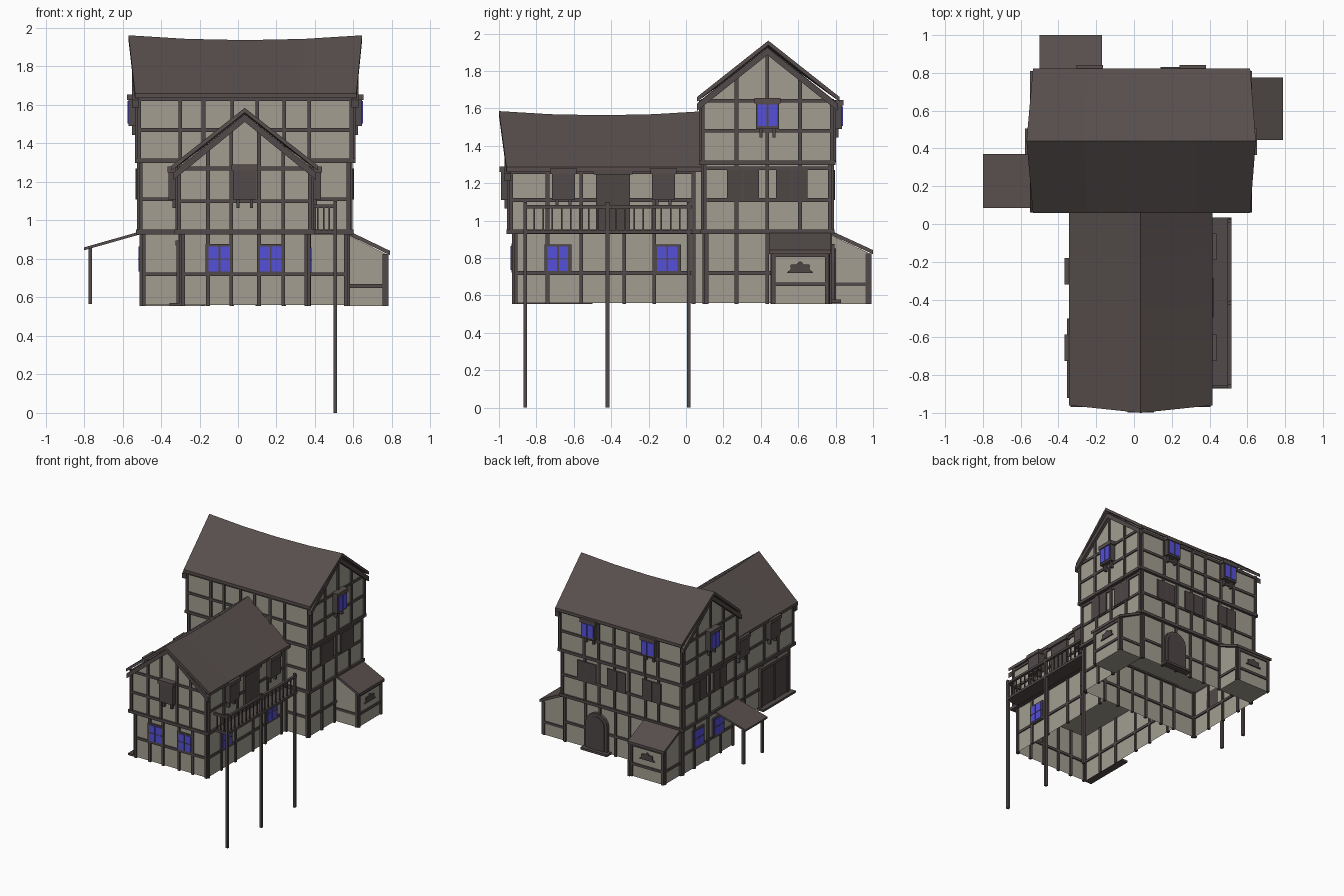
import bpy, bmesh, math

if "Cube" in bpy.data.objects:
    bpy.data.objects.remove(bpy.data.objects["Cube"])

def mat(name, c):
    m = bpy.data.materials.new(name)
    m.diffuse_color = (*c, 1)
    m.use_nodes = True
    m.node_tree.nodes["Principled BSDF"].inputs["Base Color"].default_value = m.diffuse_color
    return m

PLASTER = mat("plaster", (.36, .34, .285))
WOOD = mat("timber", (.085, .068, .067))
ROOF = mat("roof_tiles", (.095, .077, .074))
BLUE = mat("window_blue", (.09, .08, .70))
DARK = mat("shutter_dark", (.075, .062, .060))
parts = {}

def group(name, m):
    if name not in parts:
        parts[name] = (bmesh.new(), m)
    return parts[name][0]

# Map wall coordinates (u along wall, z up, d outward) to space
def place(side, c, u, z, d):
    return {'S': (u, c - d, z), 'N': (u, c + d, z),
            'E': (c + d, u, z), 'W': (c - d, u, z)}[side]

def prism(name, m, side, c, pts, d0, d1):
    bm = group(name, m)
    a = [bm.verts.new(place(side, c, u, z, d0)) for u, z in pts]
    b = [bm.verts.new(place(side, c, u, z, d1)) for u, z in pts]
    n = len(pts)
    bm.faces.new(a)
    bm.faces.new(b[::-1])
    for i in range(n):
        bm.faces.new((a[i], b[i], b[(i + 1) % n], a[(i + 1) % n]))

def plate(name, m, side, c, u0, u1, z0, z1, d0, d1):
    prism(name, m, side, c, [(u0, z0), (u1, z0), (u1, z1), (u0, z1)], d0, d1)

def box(name, m, x0, x1, y0, y1, z0, z1):
    plate(name, m, 'E', 0, y0, y1, z0, z1, x0, x1)

# Timber grid on a wall, optionally capped by a gable
def timber(side, c, us, zs, z0, z1, apex=None, name="wall_timbers"):
    a, b = min(us), max(us)
    mid = (a + b) / 2
    top = lambda u: z1 + (apex - z1) * (1 - abs(u - mid) / (b - a) * 2) if apex else z1
    for u in us:
        plate(name, WOOD, side, c, u - .01, u + .01, z0, top(u), -.01, .011)
    for z in zs:
        s = 0 if not apex or z <= z1 else (z - z1) / (apex - z1) * (b - a) / 2
        plate(name, WOOD, side, c, a - .01 + s, b + .01 - s, z - .01, z + .01, -.01, .009)
    if apex:
        for e, o in ((a, -.03), (b, .03)):
            k = (apex - z1) / ((b - a) / 2) * .03
            prism("gable_rafters", WOOD, side, c,
                  [(e + o, z1 - k), (mid, apex), (mid, apex - .04), (e + o, z1 - k - .04)], -.01, .025)

def window(side, c, u, z, w=.12, h=.13):
    plate("window_frames", WOOD, side, c, u - w/2 - .012, u + w/2 + .012, z - h/2 - .012, z + h/2 + .012, 0, .013)
    for s in (-1, 1):
        plate("window_panes", BLUE, side, c, u + s*w/4 - w/4 + .005, u + s*w/4 + w/4 - .005,
              z - h/2, z + h/2, .01, .017)
    plate("window_bars", WOOD, side, c, u - w/2, u + w/2, z - .003, z + .003, .01, .019)

def shutter(side, c, u, z, w=.17, h=.16):
    plate("shutters", DARK, side, c, u - w/2, u + w/2, z - h/2, z + h/2, .005, .014)
    plate("shutter_bars", WOOD, side, c, u - .006, u + .006, z - h/2, z + h/2, .01, .017)

# Projecting window box on brackets with a little sloping hood
def bay(side, c, u, z0, z1, glazed, dep=.045):
    plate("bay_boxes", WOOD, side, c, u - .062, u + .062, z0, z1 - .02, 0, dep)
    plate("bay_hoods", ROOF, side, c, u - .07, u + .07, z1 - .03, z1, -.01, dep + .007)
    for s in (-1, 1):
        plate("bay_brackets", WOOD, side, c, u + s*.035 - .008, u + s*.035 + .008, z0 - .045, z0, 0, dep*.55)
        if glazed:
            plate("bay_panes", BLUE, side, c, u + s*.028 - .023, u + s*.028 + .023, z0 + .015, z1 - .035, dep - .002, dep + .005)

# Sagging roof: stations along the length (ridge position, eave position, ridge height)
def roof(name, axis, mid, half, z_eave, stations, th=.025):
    bm = group(name, ROOF)
    rings = []
    for r, e, zr in stations:
        prof = [(e, mid - half, z_eave), (r, mid, zr), (e, mid + half, z_eave),
                (e, mid + half, z_eave - th), (r, mid, zr - th), (e, mid - half, z_eave - th)]
        rings.append([bm.verts.new((l, w, z) if axis == 'x' else (w, l, z)) for l, w, z in prof])
    for a, b in zip(rings, rings[1:]):
        for i in range(6):
            j = (i + 1) % 6
            bm.faces.new((a[i], b[i], b[j], a[j]))
    for r in (rings[0], rings[-1]):
        bm.faces.new((r[0], r[1], r[4], r[5]))
        bm.faces.new((r[1], r[2], r[3], r[4]))

G = .56
# Storey walls of the main block and front wing
box("lower_main_walls", PLASTER, -.50, .57, .10, .77, G, .94)
box("middle_main_walls", PLASTER, -.515, .585, .09, .78, .94, 1.31)
prism("upper_main_walls", PLASTER, 'E', .60,
      [(.08, 1.31), (.79, 1.31), (.79, 1.645), (.435, 1.928), (.08, 1.645)], -1.125, 0)
box("lower_wing_walls", PLASTER, -.295, .365, -.92, .10, G, .94)
prism("upper_wing_walls", PLASTER, 'S', -.945,
      [(-.315, .94), (.385, .94), (.385, 1.272), (.035, 1.555), (-.315, 1.272)], -1.04, 0)

# Roofs
roof("main_roof", 'x', .44, .382, 1.66,
     [(.038 + .607*t, .04 + .575*t, 1.937 + .025*t*t) for t in (-1, -.5, 0, .5, 1)])
roof("wing_roof", 'y', .035, .38, 1.285,
     [(-.45 + .55*t, -.43 + .53*t, 1.563 + .022*t*t) for t in (-1, -.5, 0, .5, 1)])

# Timber framing
mx = [-.30, -.18, -.03, .10, .24, .37]
gy = [.27, .435, .61]
for side, cs in (('S', (.10, .09, .08)), ('N', (.77, .78, .79))):
    timber(side, cs[0], [-.49] + mx + [.56], [.72], G - .005, .94)
    timber(side, cs[1], [-.505] + mx + [.575], [1.11], .94, 1.31)
    timber(side, cs[2], [-.515] + mx + [.59], [1.47, 1.63], 1.31, 1.645)
for side, cs in (('E', (.57, .585, .60)), ('W', (.50, .515, .525))):
    k = 1 if side == 'E' else -1
    timber(side, k*cs[0], [.11] + gy + [.76], [.72], G - .005, .94)
    timber(side, k*cs[1], [.10] + gy + [.77], [1.11, 1.28], .94, 1.31)
    timber(side, k*cs[2], [.09] + gy + [.78], [1.48, 1.64], 1.31, 1.65, 1.925)
wx = [-.155, -.035, .11, .235]
timber('S', -.92, [-.285] + wx + [.355], [.72], G - .005, .94)
timber('S', -.945, [-.305] + wx + [.375], [1.10, 1.27], .94, 1.275, 1.552)
wy = [-.74, -.56, -.33, -.17, .04]
for side, c0, c1 in (('E', .365, .385), ('W', -.295, -.315)):
    timber(side, c0, [-.91] + wy, [.72], G - .005, .94)
    timber(side, c1, [-.935] + wy, [1.11, 1.26], .94, 1.275)

# Floor bands between storeys
def band(x0, x1, y0, y1, z, o=.015, h=.012):
    box("floor_bands", WOOD, x0 - o, x1 + o, y0 - o, y0 + o, z - h, z + h)
    box("floor_bands", WOOD, x0 - o, x1 + o, y1 - o, y1 + o, z - h, z + h)
    box("floor_bands", WOOD, x0 - o, x0 + o, y0, y1, z - h, z + h)
    box("floor_bands", WOOD, x1 - o, x1 + o, y0, y1, z - h, z + h)
band(-.515, .585, .09, .78, .94)
band(-.52, .595, .085, .785, 1.31)
band(-.315, .385, -.945, .10, .94)

# Flat windows and shutters
for x in (-.097, .17):
    window('S', -.92, x, .80)
for y in (-.685, -.10):
    window('E', .365, y, .795)
for y in (.305, .565):
    window('W', -.50, y, .80)
    shutter('E', .585, y, 1.19)
    shutter('W', -.515, y, 1.19)
for x in (.35, .08, -.24):
    shutter('N', .78, x, 1.19)

# Projecting bays
bay('E', .60, .435, 1.49, 1.655, True)
bay('W', -.525, .435, 1.49, 1.655, True)
for x in (.31, -.235):
    bay('N', .79, x, 1.49, 1.645, True)
bay('S', -.945, .035, 1.11, 1.29, False)
for side, c, ys in (('E', .385, (-.12, -.655)), ('W', -.315, (-.25, -.655))):
    for y in ys:
        bay(side, c, y, 1.11, 1.28, False)

# Balcony with tall posts
box("balcony_floor", WOOD, .36, .515, -.87, .035, .93, .95)
for y in (-.86, -.42, .015):
    box("balcony_posts", WOOD, .495, .515, y - .01, y + .01, 0, 1.10)
box("balcony_rails", WOOD, .495, .515, -.87, .03, 1.065, 1.083)
box("balcony_rails", WOOD, .38, .515, -.868, -.852, 1.065, 1.083)
for i in range(19):
    y = -.86 + i * .0486
    box("balcony_balusters", WOOD, .501, .509, y - .004, y + .004, .95, 1.07)
for x in (.415, .445, .475):
    box("balcony_balusters", WOOD, x - .004, x + .004, -.864, -.856, .95, 1.07)

# Balcony door, wide side door and arched back door
plate("balcony_door", DARK, 'E', .385, -.48, -.30, .95, 1.25, 0, .02)
plate("balcony_door_lintel", WOOD, 'E', .385, -.495, -.285, 1.245, 1.268, 0, .035)
plate("side_door", DARK, 'W', -.295, -.86, -.54, G + .01, .88, 0, .018)
plate("side_door_lintel", WOOD, 'W', -.295, -.88, -.52, .87, .895, 0, .03)
for y in (-.87, -.70, -.53):
    plate("side_door_posts", WOOD, 'W', -.295, y - .01, y + .01, G, .88, 0, .024)
plate("side_door_step", WOOD, 'W', -.295, -.92, -.50, G - .005, G + .012, 0, .06)

def arch(x, r, z0, zs):
    return [(x - r, z0)] + [(x - r*math.cos(math.pi*i/8), zs + r*math.sin(math.pi*i/8)) for i in range(9)] + [(x + r, z0)]
prism("back_door_frame", WOOD, 'N', .77, arch(.26, .10, G, .775), 0, .025)
prism("back_door", DARK, 'N', .77, arch(.26, .075, G + .01, .775), .02, .032)
plate("back_door_step", WOOD, 'N', .77, .14, .38, G, G + .018, 0, .06)

# Lean-to sheds: profile along p (outward), span along u
def shed(face, front, c, out, u0, u1):
    s0, s1 = (u0 + .015, u1 - .015)
    prism("shed_walls", PLASTER, front, 0, [(c, G - .005), (c + out, G - .005), (c + out, .825), (c, .925)], s0, s1)
    prism("shed_roofs", ROOF, front, 0, [(c, .948), (c + out + .02, .842), (c + out + .02, .82), (c, .926)], u0, u1)
    e = c + out
    timber(face, e, [s0 + .008, s1 - .008], [.66, .815], G - .005, .825, name="shed_timbers")
    for s, d0, d1 in ((s0, -.008, .005), (s1, -.005, .008)):
        plate("shed_timbers", WOOD, front, 0, c, e, .65, .67, s + d0, s + d1)
        plate("shed_timbers", WOOD, front, 0, e - .02, e, G - .005, .825, s + d0, s + d1)
    # scalloped fan window
    m = (u0 + u1) / 2
    fan = [(m - .062 * (1 + .13*math.cos(i*math.pi/2.5)) * math.cos(math.pi*i/20),
            .72 + .055 * (1 + .13*math.cos(i*math.pi/2.5)) * math.sin(math.pi*i/20)) for i in range(21)]
    prism("shed_fan_windows", DARK, face, e, fan, 0, .009)
shed('E', 'N', .57, .20, .445, .775)
shed('N', 'E', .77, .21, -.50, -.17)

# Canopy on two posts
prism("canopy_roof", ROOF, 'N', 0, [(-.50, .945), (-.80, .86), (-.80, .845), (-.50, .93)], .085, .37)
for y in (.105, .35):
    box("canopy_posts", WOOD, -.778, -.758, y - .01, y + .01, G + .005, .86)

# Finish meshes; the ground storey is open underneath
for name, (bm, m) in parts.items():
    bmesh.ops.recalc_face_normals(bm, faces=bm.faces)
    if name.startswith("lower_"):
        low = [f for f in bm.faces if f.calc_center_median().z < G + .001]
        bmesh.ops.delete(bm, geom=low, context='FACES_ONLY')
    me = bpy.data.meshes.new(name)
    bm.to_mesh(me)
    bm.free()
    me.materials.append(m)
    bpy.context.collection.objects.link(bpy.data.objects.new(name, me))
